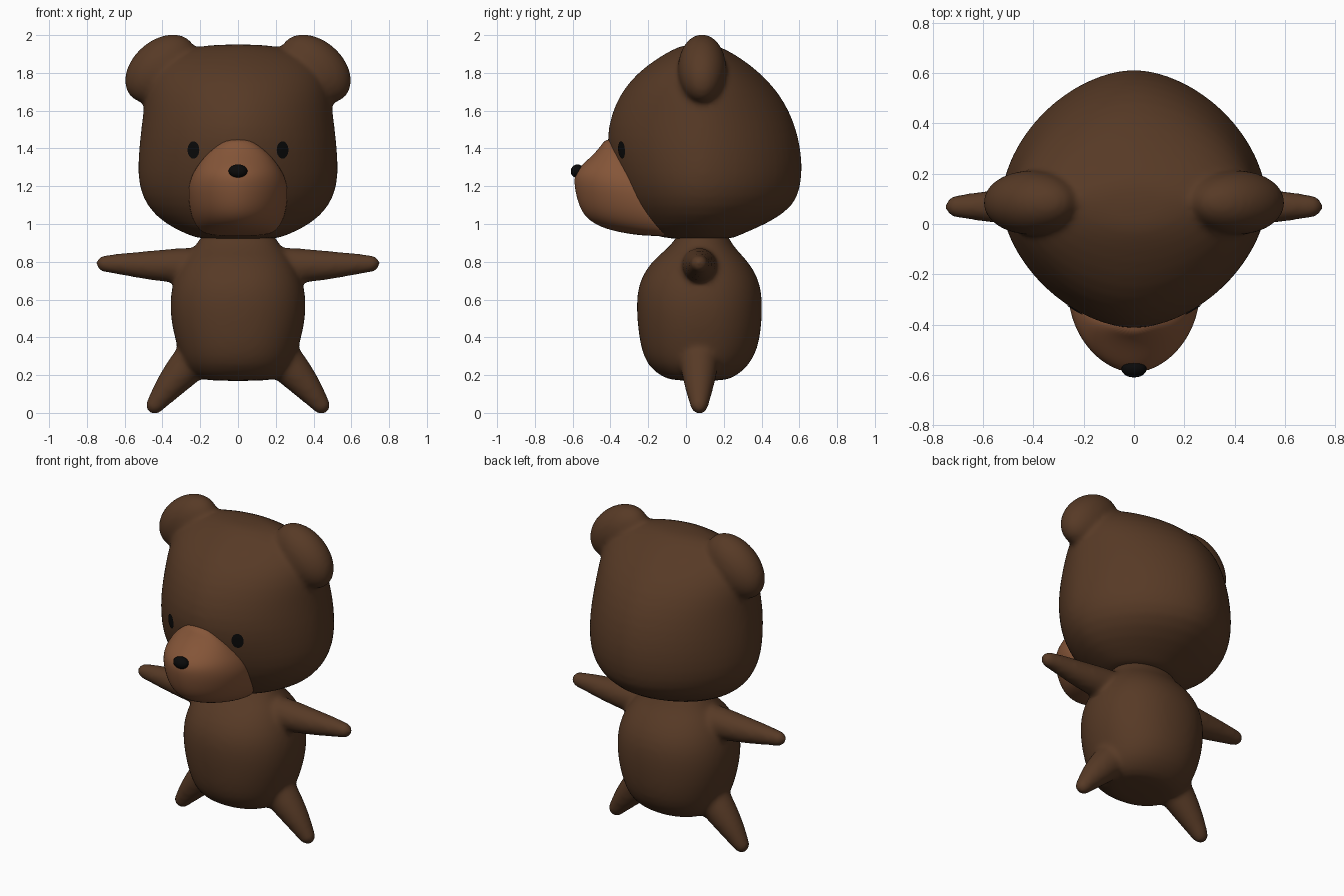
import bpy, bmesh, math
from mathutils import Vector, Matrix
from mathutils.bvhtree import BVHTree

if "Cube" in bpy.data.objects:
    bpy.data.objects.remove(bpy.data.objects["Cube"])


def material(name, color):
    m = bpy.data.materials.new(name)
    m.diffuse_color = (*color, 1)
    m.use_nodes = True
    m.node_tree.nodes["Principled BSDF"].inputs["Base Color"].default_value = m.diffuse_color
    return m


BROWN = material("dark brown fur", (0.095, 0.042, 0.019))
TAN = material("light brown fur", (0.235, 0.092, 0.040))
BLACK = material("black", (0.003, 0.003, 0.003))


def loft(bm, rings):
    """Skin a list of point rings and close both ends."""
    vs = [[bm.verts.new(p) for p in r] for r in rings]
    n = len(vs[0])
    for a, b in zip(vs, vs[1:]):
        for i in range(n):
            j = (i + 1) % n
            bm.faces.new((a[i], a[j], b[j], b[i]))
    bm.faces.new(vs[0][::-1])
    bm.faces.new(vs[-1])


def level(z, hx, front, back, yc, e, n=32):
    """Horizontal superellipse ring with its own front and back depth."""
    pts = []
    for i in range(n):
        a = 2 * math.pi * i / n
        c, s = math.cos(a), math.sin(a)
        x = hx * math.copysign(abs(c) ** (2 / e), c)
        y = abs(s) ** (2 / e)
        pts.append((x, yc + y * (back - yc) if s > 0 else yc - y * (yc - front), z))
    return pts


def limb(bm, side, stations, n=20):
    """Round tapering limb in the plane y = 0.07; stations are (x, z, radius)."""
    a, b = stations[0], stations[-1]
    d = Vector((b[0] - a[0], 0, b[1] - a[1])).normalized()
    u, v = Vector((0, 1, 0)), Vector((-d.z, 0, d.x))
    rows = [(Vector((x, 0.07, z)), r) for x, z, r in stations]
    end, r = rows[-1]
    rows += [(end + d * r * k, r * math.sqrt(1 - k * k)) for k in (0.4, 0.7, 0.9, 0.99)]
    rings = []
    for c, r in rows:
        ring = [c + r * (u * math.cos(t) + v * math.sin(t))
                for t in (2 * math.pi * i / n for i in range(n))]
        rings.append([(p.x * side, p.y, p.z) for p in ring])
    loft(bm, rings)


def finish(bm, name, mat, blend=False):
    bmesh.ops.recalc_face_normals(bm, faces=bm.faces)
    for f in bm.faces:
        f.smooth = True
    me = bpy.data.meshes.new(name)
    bm.to_mesh(me)
    bm.free()
    me.materials.append(mat)
    ob = bpy.data.objects.new(name, me)
    bpy.context.collection.objects.link(ob)
    if blend:  # melt the overlapping parts into one soft skin
        sub = ob.modifiers.new("round", 'SUBSURF')
        sub.levels = sub.render_levels = 1
        rm = ob.modifiers.new("melt", 'REMESH')
        rm.mode = 'VOXEL'
        rm.voxel_size = 0.015
        rm.use_smooth_shade = True
        sm = ob.modifiers.new("soften", 'SMOOTH')
        sm.factor = 0.5
        sm.iterations = 10
    return ob


# Head with ears
bm = bmesh.new()
head_levels = [
    (0.915, 0.20, -0.06, 0.24), (0.945, 0.27, -0.21, 0.29), (1.0, 0.39, -0.25, 0.43),
    (1.09, 0.485, -0.32, 0.575), (1.2, 0.53, -0.37, 0.612), (1.32, 0.533, -0.405, 0.62),
    (1.45, 0.523, -0.425, 0.602), (1.58, 0.505, -0.40, 0.56), (1.7, 0.495, -0.345, 0.49),
    (1.8, 0.465, -0.26, 0.395), (1.88, 0.39, -0.15, 0.29), (1.93, 0.27, -0.06, 0.20),
    (1.952, 0.13, 0.0, 0.14)]
loft(bm, [level(*r, 0.09, 1.78) for r in head_levels])
for s in (-1, 1):
    m = (Matrix.Translation((0.41 * s, 0.085, 1.822))
         @ Matrix.Rotation(math.radians(42) * s, 4, 'Y')
         @ Matrix.Diagonal((0.22, 0.13, 0.15, 1)))
    bmesh.ops.create_uvsphere(bm, u_segments=24, v_segments=16, radius=1, matrix=m)
head = finish(bm, "head_with_ears", BROWN, True)

# Body with arms and legs
bm = bmesh.new()
body_levels = [
    (0.168, 0.17, -0.06, 0.20), (0.19, 0.235, -0.13, 0.26), (0.25, 0.29, -0.205, 0.335),
    (0.34, 0.32, -0.24, 0.382), (0.45, 0.35, -0.256, 0.400), (0.56, 0.363, -0.264, 0.406),
    (0.66, 0.355, -0.258, 0.400), (0.75, 0.325, -0.222, 0.367), (0.83, 0.275, -0.155, 0.305),
    (0.89, 0.215, -0.07, 0.24), (0.97, 0.195, -0.04, 0.22)]
loft(bm, [level(*r, 0.07, 2.15) for r in body_levels])
for s in (-1, 1):
    limb(bm, s, [(0.15, 0.78, 0.10), (0.30, 0.78, 0.096), (0.42, 0.78, 0.084),
                 (0.52, 0.783, 0.072), (0.62, 0.788, 0.058), (0.706, 0.79, 0.046)])
    limb(bm, s, [(0.15, 0.37, 0.12), (0.26, 0.26, 0.105), (0.35, 0.158, 0.083),
                 (0.40, 0.098, 0.066), (0.44, 0.042, 0.050)])
finish(bm, "body_with_limbs", BROWN, True)

# Muzzle: height, half width, front, depth of the widest line
bm = bmesh.new()
muzzle_levels = [
    (0.936, 0.12, -0.21, -0.12), (0.950, 0.18, -0.32, -0.14), (0.975, 0.212, -0.435, -0.16),
    (1.02, 0.240, -0.52, -0.19), (1.08, 0.257, -0.562, -0.23), (1.15, 0.264, -0.583, -0.265),
    (1.21, 0.261, -0.593, -0.295), (1.265, 0.242, -0.592, -0.32), (1.31, 0.214, -0.555, -0.345),
    (1.36, 0.175, -0.499, -0.375), (1.41, 0.118, -0.452, -0.395), (1.452, 0.05, -0.428, -0.40)]
loft(bm, [level(z, w, f, b + 0.1, b, 1.85) for z, w, f, b in muzzle_levels])
muzzle = finish(bm, "muzzle", TAN)
sub = muzzle.modifiers.new("round", 'SUBSURF')
sub.levels = sub.render_levels = 2

# Nose
bm = bmesh.new()
m = (Matrix.Translation((0, -0.576, 1.28)) @ Matrix.Rotation(math.radians(-20), 4, 'X')
     @ Matrix.Diagonal((0.05, 0.034, 0.036, 1)))
bmesh.ops.create_uvsphere(bm, u_segments=20, v_segments=12, radius=1, matrix=m)
finish(bm, "nose", BLACK)

# Eyes: thin oval patches laid on the head surface
deps = bpy.context.evaluated_depsgraph_get()
tree = BVHTree.FromObject(head, deps)
for s, name in ((-1, "left_eye"), (1, "right_eye")):
    bm = bmesh.new()
    bmesh.ops.create_circle(bm, cap_ends=True, cap_tris=True, radius=1, segments=24)
    bmesh.ops.subdivide_edges(bm, edges=bm.edges, cuts=2, use_grid_fill=True)
    for v in bm.verts:
        x, z = s * 0.236 + v.co.x * 0.031, 1.392 + v.co.y * 0.046
        hit = tree.ray_cast(Vector((x, -2, z)), Vector((0, 1, 0)))[0]
        v.co = (x, (hit.y if hit else -0.34) - 0.005, z)
    finish(bm, name, BLACK)
